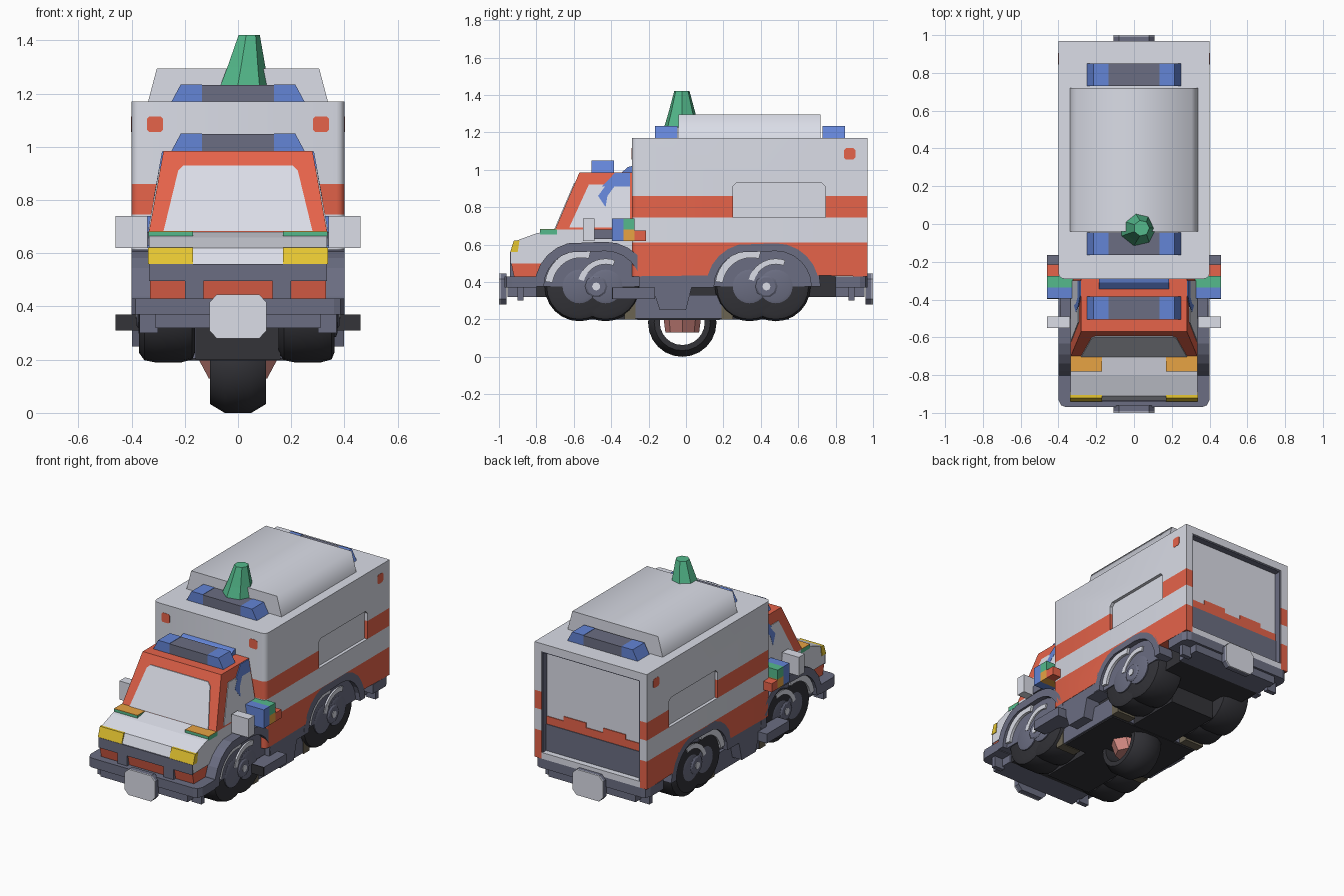
import bpy, bmesh, math


def mat(name, rgb):
    m = bpy.data.materials.new(name)
    m.diffuse_color = [c / 12.92 if c < 0.04 else ((c + 0.055) / 1.055) ** 2.4 for c in rgb] + [1]
    return m


LIGHT = mat("light_grey", (0.86, 0.87, 0.91))
RED = mat("orange_red", (0.9, 0.39, 0.29))
SLATE = mat("slate_grey", (0.42, 0.43, 0.51))
DARK = mat("near_black", (0.2, 0.2, 0.22))
BLUE = mat("blue", (0.39, 0.52, 0.84))
GREEN = mat("green", (0.33, 0.73, 0.55))
YELLOW = mat("yellow", (0.93, 0.8, 0.2))
ORANGE = mat("orange", (0.92, 0.65, 0.27))
PINK = mat("pink", (0.85, 0.55, 0.52))
OLIVE = mat("olive_brown", (0.42, 0.39, 0.32))


def loft(name, rings, m, closed=False):
    """Join equal-length rings of points; cap the ends unless closed."""
    bm = bmesh.new()
    rs = [[bm.verts.new(p) for p in r] for r in rings]
    n = len(rs[0])
    for a, b in zip(rs, rs[1:] + ([rs[0]] if closed else [])):
        for i in range(n):
            bm.faces.new((a[i], a[(i + 1) % n], b[(i + 1) % n], b[i]))
    if not closed:
        bm.faces.new(rs[0])
        bm.faces.new(rs[-1])
    bmesh.ops.recalc_face_normals(bm, faces=bm.faces)
    me = bpy.data.meshes.new(name)
    bm.to_mesh(me)
    bm.free()
    me.materials.append(m)
    ob = bpy.data.objects.new(name, me)
    bpy.context.collection.objects.link(ob)
    return ob


def prism(name, prof, x0, x1, m):
    """Extrude a (y, z) profile along x."""
    return loft(name, [[(x, y, z) for y, z in prof] for x in (x0, x1)], m)


def box(name, x0, x1, y0, y1, z0, z1, m):
    return prism(name, [(y0, z0), (y1, z0), (y1, z1), (y0, z1)], x0, x1, m)


def taper(name, xb, xt, y0, y1, z0, z1, m, xb0=None, xt0=None):
    """Extrude an (x, z) trapezoid along y."""
    a, b = (-xb if xb0 is None else xb0), (-xt if xt0 is None else xt0)
    return loft(name, [[(a, y, z0), (xb, y, z0), (xt, y, z1), (b, y, z1)] for y in (y0, y1)], m)


def smooth(ob, angle):
    for p in ob.data.polygons:
        p.use_smooth = True
    ob.data.set_sharp_from_angle(angle=math.radians(angle))
    return ob


def lathe(name, prof, c, m, n=24, closed=False):
    """Spin an (x, radius) profile about the x axis through c."""
    rings = [[(c[0] + x, c[1] + r * math.cos(t * math.tau / n), c[2] + r * math.sin(t * math.tau / n))
              for t in range(n)] for x, r in prof]
    return smooth(loft(name, rings, m, closed), 35)


def round_front(ob, y=-0.29):
    """Round the two upright front corners of a body layer."""
    bm = bmesh.new()
    bm.from_mesh(ob.data)
    es = [e for e in bm.edges if all(abs(v.co.y - y) < 1e-4 for v in e.verts)
          and abs(e.verts[0].co.z - e.verts[1].co.z) > 0.01]
    bmesh.ops.bevel(bm, geom=es, offset=0.03, segments=3, affect='EDGES', profile=0.5)
    bm.to_mesh(ob.data)
    bm.free()
    smooth(ob, 40)


def arch(c, r, s=0.07, n=12):
    """Stretched half circle over a wheel pair, front to back."""
    pts = [math.pi * (1 - i / n) for i in range(n + 1)]
    return [(c + (s if math.cos(t) > 0 else -s) + r * math.cos(t), 0.375 + r * math.sin(t)) for t in pts]


def crescent(c, r, w, a0, a1, n=10):
    """Arc band between two angles in degrees."""
    ts = [math.radians(a0 + (a1 - a0) * i / n) for i in range(n + 1)]
    return ([(c + r * math.cos(t), 0.375 + r * math.sin(t)) for t in ts]
            + [(c + (r - w) * math.cos(t), 0.375 + (r - w) * math.sin(t)) for t in ts[::-1]])


FRONT, REAR = -0.5, 0.41

# Striped box body: lower layer notched over the rear wheels
notch = [p for p in arch(REAR, 0.232) if p[1] > 0.43]
round_front(prism("body_lower", [(-0.29, 0.43)] + notch + [(0.92, 0.43), (0.92, 0.61), (-0.29, 0.61)], -0.4, 0.4, RED))
round_front(box("body_waist", -0.4, 0.4, -0.29, 0.92, 0.61, 0.745, LIGHT))
for y0, y1 in ((-0.29, 0.25), (0.745, 0.92)):
    round_front(box("body_stripe", -0.4, 0.4, y0, y1, 0.745, 0.86, RED))
round_front(prism("body_upper", [(-0.29, 0.86), (0.25, 0.86), (0.25, 0.91), (0.27, 0.93), (0.725, 0.93), (0.745, 0.91),
                                 (0.745, 0.86), (0.92, 0.86), (0.92, 1.17), (-0.29, 1.17)], -0.4, 0.4, LIGHT))
box("side_window", -0.38, 0.38, 0.24, 0.755, 0.74, 0.94, LIGHT)

# Rear door recess with surrounding frame
for s in (-1, 1):
    for z0, z1, m in ((0.43, 0.61, RED), (0.61, 0.745, LIGHT), (0.745, 0.86, RED), (0.86, 1.17, LIGHT)):
        box("rear_post", s * 0.35, s * 0.4, 0.92, 0.97, z0, z1, m)
    box("rear_trim", s * 0.342, s * 0.35, 0.92, 0.965, 0.47, 1.12, SLATE)
    box("rear_door_tab", s * 0.06, s * 0.22, 0.92, 0.929, 0.69, 0.72, RED)
box("rear_lintel", -0.35, 0.35, 0.92, 0.97, 1.12, 1.17, LIGHT)
box("rear_trim_top", -0.35, 0.35, 0.92, 0.965, 1.112, 1.12, SLATE)
box("rear_door", -0.345, 0.345, 0.915, 0.924, 0.6, 1.115, LIGHT)
box("rear_door_stripe", -0.345, 0.345, 0.92, 0.929, 0.63, 0.69, RED)
box("rear_sill", -0.345, 0.345, 0.92, 0.933, 0.45, 0.64, SLATE)
box("rear_ledge", -0.35, 0.35, 0.92, 0.97, 0.43, 0.47, LIGHT)

# Small red marker lamps
for s in (-1, 1):
    p = [(-0.03, -0.02), (-0.02, -0.03), (0.02, -0.03), (0.03, -0.02), (0.03, 0.02), (0.02, 0.03), (-0.02, 0.03), (-0.03, 0.02)]
    prism("side_marker", [(0.875 + a, 1.085 + b) for a, b in p], s * 0.396, s * 0.4015, RED)
    loft("front_marker", [[(s * 0.312 + a, y, 1.085 + b) for a, b in p] for y in (-0.2915, -0.285)], RED)

# Softly shaded roof panel with sharp ends
panel = taper("roof_panel", 0.338, 0.305, -0.04, 0.72, 1.17, 1.295, LIGHT)
smooth(panel, 85)

# Light bars: slate middle, blue ends
for y, z in ((-0.505, 0.985), (-0.165, 1.17), (0.73, 1.17)):
    box("light_bar_middle", -0.135, 0.135, y, y + 0.12, z, z + 0.063, SLATE)
    for s in (-1, 1):
        taper("light_bar_lamp", s * 0.25, s * 0.215, y, y + 0.12, z, z + 0.065, BLUE, s * 0.135, s * 0.135)

# Faceted roof cone
loft("roof_cone", [[(0.02 + dx + r * math.cos(t * math.tau / 7), -0.022 + r * math.sin(t * math.tau / 7), z)
                    for t in range(7)] for r, z, dx in ((0.098, 1.225, 0), (0.075, 1.3, 0.008), (0.042, 1.42, 0.02))], GREEN)

# Cab: nose, bonnet and tapered cabin
prism("nose_lower", [(-0.29, 0.43), (-0.29, 0.5), (-0.935, 0.5), (-0.92, 0.43)], -0.33, 0.33, RED)
prism("bonnet", [(-0.29, 0.5), (-0.29, 0.68), (-0.70, 0.68), (-0.8, 0.66), (-0.91, 0.62), (-0.935, 0.56),
                 (-0.935, 0.5)], -0.335, 0.335, LIGHT)
loft("cabin", [[(-0.335, -0.70, 0.68), (0.335, -0.70, 0.68), (0.335, -0.29, 0.68), (-0.335, -0.29, 0.68)],
               [(-0.28, -0.57, 0.985), (0.28, -0.57, 0.985), (0.28, -0.29, 0.985), (-0.28, -0.29, 0.985)]], RED)
box("nose_band", -0.335, 0.335, -0.942, -0.93, 0.495, 0.56, SLATE)
for s in (-1, 1):
    box("grille_bar", s * 0.13, s * 0.2, -0.942, -0.92, 0.43, 0.5, SLATE)
    prism("headlight", [(-0.94, 0.56), (-0.9, 0.56), (-0.89, 0.622), (-0.92, 0.622)], s * 0.17, s * 0.339, YELLOW)
    box("bonnet_lamp", s * 0.17, s * 0.337, -0.78, -0.69, 0.655, 0.68, GREEN)
    box("bonnet_lamp_top", s * 0.17, s * 0.337, -0.78, -0.69, 0.68, 0.683, ORANGE)


def screen(d):
    pts = [(-0.28, 0.683), (0.28, 0.683), (0.225, 0.91), (0.205, 0.93), (-0.205, 0.93), (-0.225, 0.91)]
    return [(x, -0.70 + (z - 0.68) * 0.426 - d, z) for x, z in pts]


loft("windscreen", [screen(-0.004), screen(0.005)], LIGHT)


def side_pane(name, pts, s, m, d1=0.004):
    loft(name, [[(s * (0.335 - (z - 0.68) * 0.18 + d), y, z) for y, z in pts] for d in (-0.004, d1)], m)


for s in (-1, 1):
    side_pane("cab_side_window", [(-0.625, 0.69), (-0.3, 0.69), (-0.3, 0.92), (-0.52, 0.92)], s, LIGHT)
    side_pane("cab_blue_panel", [(-0.45, 0.91), (-0.3, 0.91), (-0.3, 0.983), (-0.38, 0.983)], s, BLUE, 0.005)
    side_pane("cab_blue_flash", [(-0.47, 0.86), (-0.43, 0.8), (-0.42, 0.86), (-0.38, 0.915), (-0.43, 0.915)], s, BLUE, 0.005)
prism("cab_roof_fin", [(-0.35, 0.98), (-0.29, 0.98), (-0.29, 1.02), (-0.31, 1.015)], -0.185, 0.185, BLUE)

# Mirrors and coloured side blocks
for s in (-1, 1):
    box("mirror", s * 0.34, s * 0.46, -0.55, -0.49, 0.62, 0.74, LIGHT)
    box("mirror_stem", s * 0.33, s * 0.39, -0.5, -0.38, 0.63, 0.68, SLATE)
    for y0, y1, z0, z1, m in ((-0.395, -0.335, 0.62, 0.74, BLUE), (-0.335, -0.275, 0.68, 0.74, GREEN),
                              (-0.335, -0.275, 0.62, 0.68, ORANGE), (-0.275, -0.215, 0.62, 0.675, RED)):
        box("side_block", s * 0.32, s * 0.46, y0, y1, z0, z1, m)
    box("side_step", s * 0.3, s * 0.46, -0.39, -0.165, 0.31, 0.37, SLATE)
    box("side_step_end", s * 0.3, s * 0.46, -0.396, -0.39, 0.31, 0.37, DARK)

# Wheel arches and paired wheels
for c in (FRONT, REAR):
    for s in (-1, 1):
        prism("wheel_well", arch(c, 0.225), s * 0.25, s * 0.34, SLATE)
        prism("arch", arch(c, 0.24) + arch(c, 0.19)[::-1], s * 0.3, s * 0.4, SLATE)
        prism("wheel_cover", arch(c, 0.195), s * 0.33, s * 0.368, SLATE)
        prism("arch_liner", crescent(c - 0.06, 0.195, 0.04, 75, 172), s * 0.34, s * 0.385, LIGHT)
        prism("arch_liner", crescent(c + 0.07, 0.15, 0.03, 70, 165), s * 0.34, s * 0.378, LIGHT)
        for d in (-0.07, 0.07):
            lathe("tyre", [(-0.11, 0.15), (-0.09, 0.178), (-0.05, 0.186), (0.05, 0.186), (0.09, 0.175), (0.1, 0.15)],
                  (s * 0.262, c + d, 0.376), DARK)
            lathe("rim", [(0, 0.09), (s * 0.107, 0.09), (s * 0.112, 0.075)], (s * 0.262, c + d, 0.376), SLATE)
        lathe("hub", [(0, 0.06), (s * 0.113, 0.06), (s * 0.12, 0.05)], (s * 0.262, c + 0.02, 0.376), SLATE, 10)
        lathe("hub_cap", [(0, 0.022), (s * 0.124, 0.022)], (s * 0.262, c + 0.02, 0.376), LIGHT, 8)

# Bumpers, plates, skirts and chassis
for s in (-1, 1):
    prof = [(-0.4, 0.8), (0.4, 0.8), (0.4, 0.93), (0.385, 0.96), (0.36, 0.97), (-0.36, 0.97), (-0.385, 0.96), (-0.4, 0.93)]
    loft("bumper", [[(x, s * y, z) for x, y in prof] for z in (0.37, 0.43)], SLATE)
    box("bumper_lip", -0.31, 0.31, s * 0.8, s * 0.955, 0.32, 0.37, SLATE)
    for k in (-1, 1):
        box("bumper_foot", k * 0.3, k * 0.37, s * 0.87, s * 0.9, 0.3, 0.37, SLATE)
    for name, y0, y1, m in (("plate_holder", 0.96, 0.992, SLATE), ("plate", 0.992, 1.0, LIGHT)):
        prof = [(-0.08, 0.28), (0.08, 0.28), (0.108, 0.31), (0.108, 0.415), (0.08, 0.445), (-0.08, 0.445),
                (-0.108, 0.415), (-0.108, 0.31)]
        loft(name, [[(x, s * y, z) for x, z in prof] for y in (y0, y1)], m)
    box("olive_bracket", s * 0.2, s * 0.335, -0.33, -0.27, 0.2, 0.32, OLIVE)
    box("olive_bracket", s * 0.2, s * 0.335, 0.19, 0.25, 0.2, 0.32, OLIVE)
    prism("skirt", [(-0.25, 0.44), (-0.25, 0.37), (-0.18, 0.37), (-0.14, 0.25), (0.0, 0.25), (0.03, 0.37),
                    (0.15, 0.37), (0.15, 0.44)], s * 0.3, s * 0.398, SLATE)
box("chassis", -0.3, 0.3, -0.8, 0.8, 0.32, 0.44, DARK)
box("underbody", -0.16, 0.16, -0.62, 0.55, 0.2, 0.33, DARK)
box("middle_underbody", -0.33, 0.33, -0.27, 0.19, 0.205, 0.33, SLATE)
box("underbody_floor", -0.32, 0.32, -0.26, 0.18, 0.197, 0.205, DARK)

# Single wheel under the middle with pink hub
lathe("centre_wheel", [(-0.105, 0.12), (-0.105, 0.15), (-0.05, 0.183), (0.05, 0.183), (0.105, 0.15), (0.105, 0.12)],
      (0, -0.02, 0.183), DARK, 24, True)
loft("centre_hub", [[(w * math.cos(t * math.tau / 8), -0.02 + d * math.sin(t * math.tau / 8), z) for t in range(8)]
                    for w, d, z in ((0.11, 0.09, 0.13), (0.15, 0.1, 0.205))], PINK)
